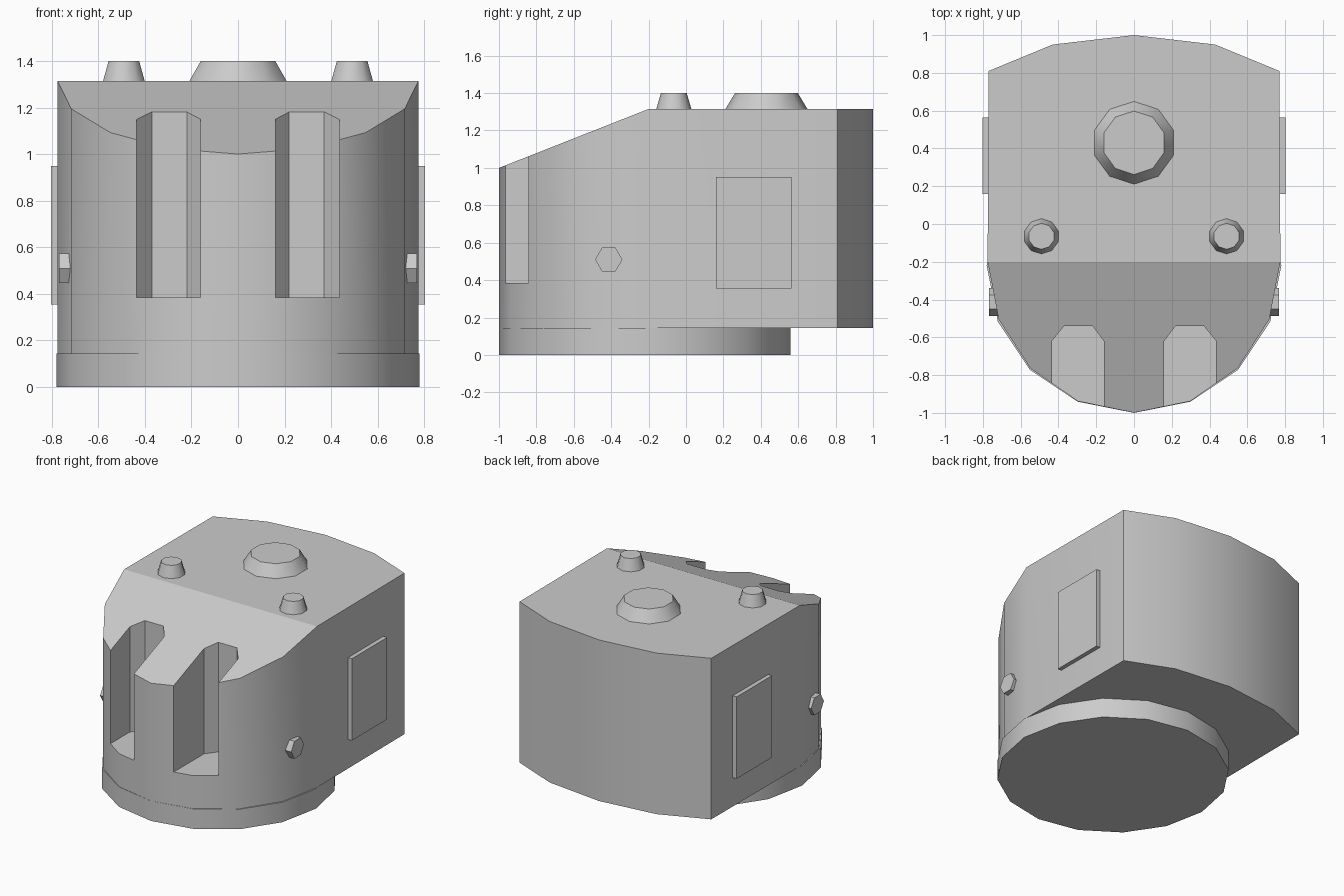
import bpy, bmesh
from math import sin, cos, pi, radians

if "Cube" in bpy.data.objects:
    bpy.data.objects.remove(bpy.data.objects["Cube"])

TOP, SKIRT, FRONT_Y = 1.315, 0.145, -0.2


def finish(name, bm):
    bmesh.ops.recalc_face_normals(bm, faces=bm.faces[:])
    me = bpy.data.meshes.new(name)
    bm.to_mesh(me)
    bm.free()
    ob = bpy.data.objects.new(name, me)
    bpy.context.collection.objects.link(ob)
    return ob


def smooth(ob, angle=40):
    # smooth curved walls, keep top and bottom faces flat
    bpy.ops.object.select_all(action='DESELECT')
    ob.select_set(True)
    bpy.context.view_layer.objects.active = ob
    bpy.ops.object.shade_smooth_by_angle(angle=radians(angle))
    for p in ob.data.polygons:
        if abs(p.normal.z) > 0.7:
            p.use_smooth = False


def frustum(name, rings, sides, centre, axis='Z', turn=0.0):
    # rings: (height, radius) pairs along the axis
    bm = bmesh.new()
    loops = []
    for h, r in rings:
        loop = []
        for i in range(sides):
            a = turn + 2 * pi * i / sides
            u, v = r * cos(a), r * sin(a)
            co = (u, v, h) if axis == 'Z' else (h, u, v)
            loop.append(bm.verts.new([c + d for c, d in zip(co, centre)]))
        loops.append(loop)
    lo, hi = loops
    bm.faces.new(lo)
    bm.faces.new(hi)
    for i in range(sides):
        j = (i + 1) % sides
        bm.faces.new((lo[i], lo[j], hi[j], hi[i]))
    ob = finish(name, bm)
    smooth(ob)
    return ob


def extrude(name, outline, z0, height, split_y=None):
    # height: function of y giving the top of the wall
    bm = bmesh.new()
    lo = [bm.verts.new((x, y, z0)) for x, y in outline]
    hi = [bm.verts.new((x, y, height(y))) for x, y in outline]
    bm.faces.new(lo)
    top = bm.faces.new(hi)
    for i in range(len(lo)):
        j = (i + 1) % len(lo)
        bm.faces.new((lo[i], lo[j], hi[j], hi[i]))
    if split_y is not None:
        a, b = [v for v in hi if abs(v.co.y - split_y) < 1e-4]
        bmesh.ops.connect_verts(bm, verts=[a, b])
    return finish(name, bm)


# round foot
frustum("base_disc", [(0, 0.78), (SKIRT, 0.78)], 16, (0, -0.22, 0), turn=pi / 2)

# body: half-round front, straight sides, gently bowed back, sloping front roof
front = [(0.775 * sin(i * pi / 8), FRONT_Y - 0.799 * cos(i * pi / 8)) for i in range(-3, 4)]
outline = [(-0.775, FRONT_Y)] + front + [(0.775, FRONT_Y), (0.77, 0.81), (0.43, 0.95),
                                         (0, 1), (-0.43, 0.95), (-0.77, 0.81)]
outline = [(x, min(y, 1)) for x, y in outline]
body = extrude("body", outline, SKIRT,
               lambda y: TOP + min(0, y - FRONT_Y) * 0.394, FRONT_Y)

# two vertical slots cut into the front
for s in (-1, 1):
    pts = [(0.16, -1.2), (0.435, -1.2), (0.435, -0.62), (0.37, -0.54),
           (0.22, -0.54), (0.16, -0.62)]
    cutter = extrude("slot_cutter", [(s * x, y) for x, y in pts], 0.385, lambda y: 1.6)
    cutter.hide_render = True
    mod = body.modifiers.new("slot", 'BOOLEAN')
    mod.operation, mod.solver, mod.object = 'DIFFERENCE', 'EXACT', cutter
    bpy.context.view_layer.objects.active = body
    bpy.ops.object.modifier_apply(modifier=mod.name)
    bpy.data.objects.remove(cutter)
smooth(body, 30)

# tapered studs on the roof
frustum("large_roof_stud", [(TOP - 0.005, 0.222), (1.4, 0.168)], 10, (0, 0.43, 0), turn=pi / 2)
for s, side in ((-1, "left"), (1, "right")):
    frustum("small_roof_stud_" + side, [(TOP - 0.005, 0.095), (1.4, 0.069)], 10,
            (s * 0.49, -0.065, 0), turn=pi / 2)
    # hexagonal side bolt
    frustum("side_bolt_" + side, [(s * 0.68, 0.073), (s * 0.768, 0.073)], 6,
            (0, -0.413, 0.51), axis='X')
    # raised side panel
    extrude("side_panel_" + side, [(s * 0.76, 0.16), (s * 0.803, 0.16),
                                   (s * 0.803, 0.565), (s * 0.76, 0.565)],
            0.355, lambda y: 0.95)
